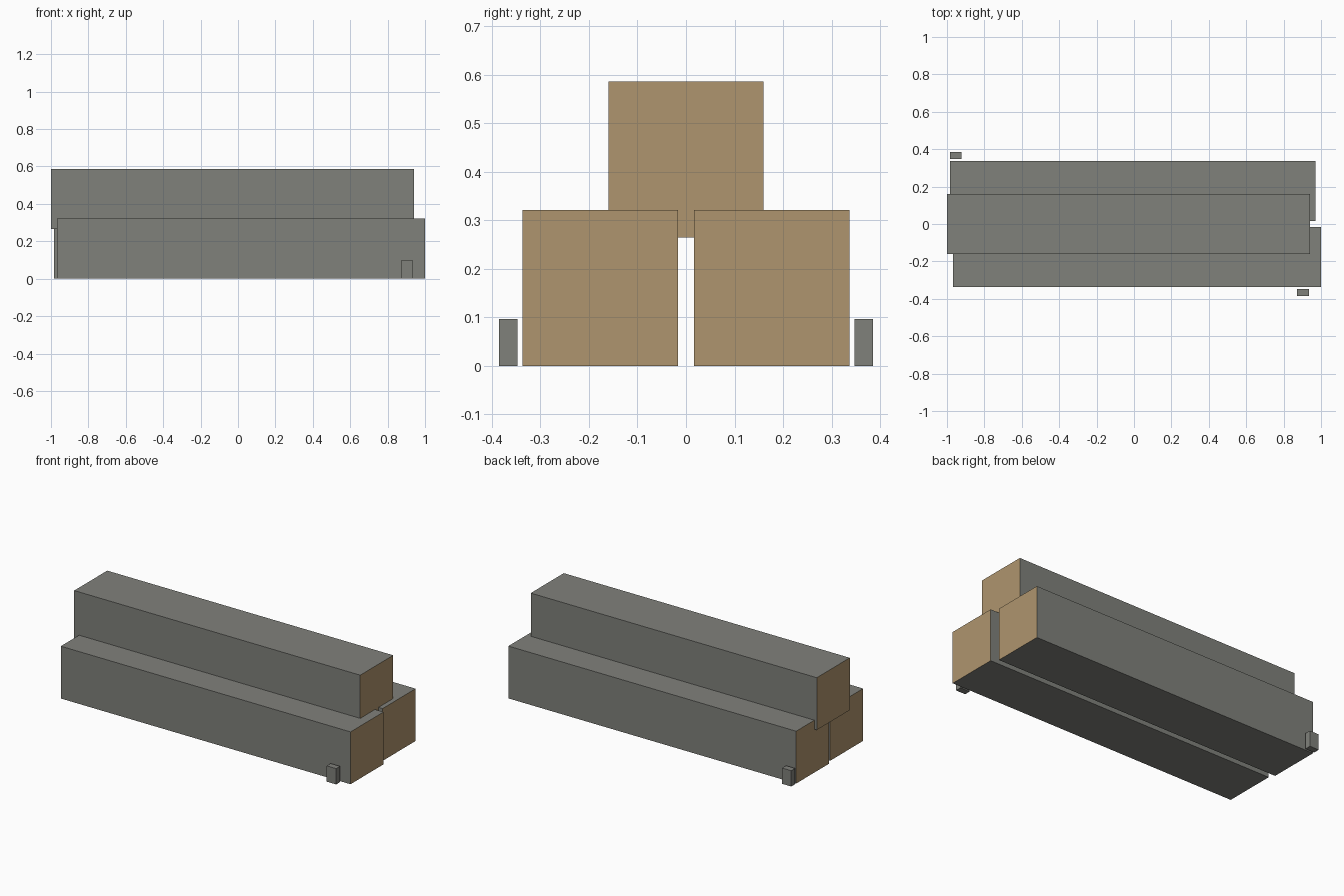
import bpy
import bmesh
from mathutils import Vector

cube = bpy.data.objects.get("Cube")
if cube:
    bpy.data.objects.remove(cube, do_unlink=True)


def make_material(name, color):
    mat = bpy.data.materials.new(name)
    mat.use_nodes = True
    mat.diffuse_color = color
    mat.node_tree.nodes["Principled BSDF"].inputs["Base Color"].default_value = color
    return mat


weathered = make_material("weathered_grey", (0.216, 0.219, 0.198, 1))
cut_wood = make_material("cut_wood_tan", (0.429, 0.301, 0.156, 1))


def make_box(name, low, high, tan_ends=False):
    """Box between two corners, with optional tan faces at the x ends."""
    low, high = Vector(low), Vector(high)
    size = high - low
    bm = bmesh.new()
    bmesh.ops.create_cube(bm, size=1)
    bmesh.ops.scale(bm, vec=size, verts=bm.verts)
    bm.normal_update()
    for face in bm.faces:
        face.material_index = int(tan_ends and abs(face.normal.x) > 0.9)
    mesh = bpy.data.meshes.new(name)
    bm.to_mesh(mesh)
    bm.free()
    mesh.materials.append(weathered)
    if tan_ends:
        mesh.materials.append(cut_wood)
    obj = bpy.data.objects.new(name, mesh)
    obj.location = (low + high) / 2
    bpy.context.collection.objects.link(obj)


# Three stacked square beams, slightly staggered along their length
make_box("front_beam", (-0.967, -0.337, 0), (1.0, -0.017, 0.321), True)
make_box("back_beam", (-0.984, 0.017, 0), (0.97, 0.337, 0.321), True)
make_box("top_beam", (-1.0, -0.16, 0.265), (0.942, 0.16, 0.586), True)

# Small stakes that hold the stack in place
make_box("front_stake", (0.872, -0.385, 0), (0.936, -0.347, 0.097))
make_box("back_stake", (-0.984, 0.347, 0), (-0.922, 0.385, 0.097))
